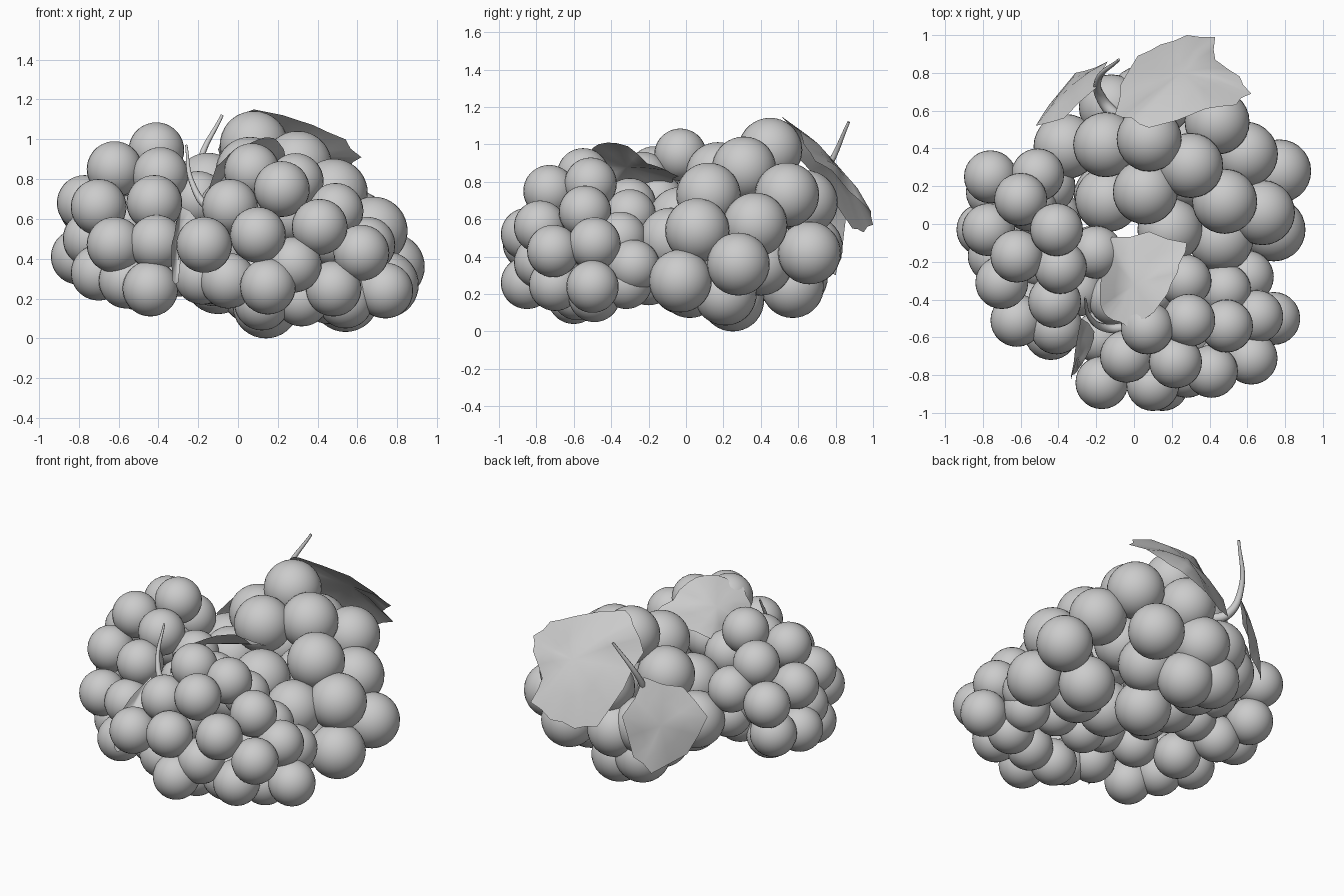
import bpy
import bmesh
import random
from mathutils import Matrix, Vector

random.seed(4)

default_cube = bpy.data.objects.get("Cube")
if default_cube:
    bpy.data.objects.remove(default_cube, do_unlink=True)

# One flat colour for everything
grey = bpy.data.materials.new("plain_grey")
grey.use_nodes = True
grey.diffuse_color = (0.6, 0.6, 0.6, 1)
shader = next(n for n in grey.node_tree.nodes if n.type == "BSDF_PRINCIPLED")
shader.inputs["Base Color"].default_value = grey.diffuse_color
shader.inputs["Roughness"].default_value = 0.8


def finish(name, bm):
    """Turn a bmesh into a named, smooth shaded object."""
    for face in bm.faces:
        face.smooth = True
    mesh = bpy.data.meshes.new(name)
    bm.to_mesh(mesh)
    bm.free()
    mesh.materials.append(grey)
    obj = bpy.data.objects.new(name, mesh)
    bpy.context.collection.objects.link(obj)
    return obj


def grape_bunch(name, radius, centres):
    """Build all the round fruits of one bunch as a single mesh."""
    bm = bmesh.new()
    for centre in centres:
        bmesh.ops.create_uvsphere(
            bm, u_segments=28, v_segments=18, radius=radius,
            matrix=Matrix.Translation(centre))
    return finish(name, bm)


def leaf(name, outline, bulge, jag=0.018):
    """Build a thin leaf: a fan with a toothed rim and a raised middle."""
    points = [Vector(p) for p in outline]
    middle = sum(points, Vector()) / len(points)
    middle += Vector(bulge)
    rim = []
    for here, after in zip(points, points[1:] + points[:1]):
        tooth = here.lerp(after, 0.5)
        outward = (tooth - middle).normalized()
        rim += [here, tooth + outward * random.uniform(-jag, jag)]
    bm = bmesh.new()
    centre = bm.verts.new(middle)
    # The inner ring is lifted towards the bulge so the leaf cups gently
    inner = [bm.verts.new(middle.lerp(p, 0.55) + Vector(bulge) * 0.2)
             for p in rim]
    outer = [bm.verts.new(p) for p in rim]
    for i in range(len(rim)):
        j = (i + 1) % len(rim)
        bm.faces.new((centre, inner[i], inner[j]))
        bm.faces.new((inner[i], outer[i], outer[j], inner[j]))
    bmesh.ops.recalc_face_normals(bm, faces=bm.faces)
    return finish(name, bm)


def stem(name, path, thick, thin):
    """Build a bent, tapering stalk along a smooth path."""
    curve = bpy.data.curves.new(name, "CURVE")
    curve.dimensions = "3D"
    curve.bevel_depth = 1
    curve.bevel_resolution = 2
    curve.use_fill_caps = True
    spline = curve.splines.new("BEZIER")
    spline.bezier_points.add(len(path) - 1)
    for i, (point, place) in enumerate(zip(spline.bezier_points, path)):
        point.co = place
        point.handle_left_type = point.handle_right_type = "AUTO"
        point.radius = thick + (thin - thick) * i / (len(path) - 1)
    curve.materials.append(grey)
    obj = bpy.data.objects.new(name, curve)
    bpy.context.collection.objects.link(obj)
    return obj


# Large bunch at the back: upper, then lower and underside fruits
grape_bunch("back_bunch_upper", 0.172, [
    (.08, .45, .97), (-.15, .42, .76), (.06, .17, .84), (.30, .31, .87),
    (.48, .12, .73), (.44, .54, .73), (.59, .37, .57), (.68, .06, .54),
    (.46, -.08, .49), (.19, -.03, .6), (.13, .64, .69), (-.14, .13, .6),
    (-.36, .41, .52), (-.12, .62, .5),
])
grape_bunch("back_bunch_lower", 0.168, [
    (.77, .28, .36), (.74, -.03, .27), (.38, .66, .42), (.08, .57, .24),
    (.14, .25, .168), (.54, .21, .2), (.04, .67, .45), (-.1, .59, .29),
    (-.12, .42, .33), (.24, .4, .36), (.46, .02, .24), (-.15, .15, .34),
    (.2, -.02, .26), (.3, .25, .55),
])

# Side bunch
grape_bunch("side_bunch_upper", 0.14, [
    (-.41, -.03, .945), (-.62, -.17, .85), (-.6, .13, .84),
    (-.39, -.23, .82), (-.51, .26, .7), (-.76, .25, .66), (-.77, -.03, .68),
    (-.7, -.31, .66), (-.42, -.41, .68), (-.2, -.15, .7), (-.62, -.51, .47),
    (-.41, -.55, .48), (-.74, -.17, .5),
])
grape_bunch("side_bunch_lower", 0.14, [
    (-.44, -.58, .25), (-.8, -.03, .41), (-.75, .17, .44), (-.45, .2, .5),
    (-.7, -.31, .33), (-.56, -.44, .29), (-.62, .02, .34), (-.42, .04, .4),
    (-.5, -.2, .28), (-.3, -.35, .35), (-.22, -.15, .42), (-.55, .1, .58),
])

# Front bunch
grape_bunch("front_bunch_upper", 0.14, [
    (.07, -.55, .84), (.29, -.51, .79), (.22, -.73, .75), (-.04, -.7, .66),
    (.49, -.54, .64), (.41, -.78, .56), (.62, -.71, .43), (.65, -.49, .47),
    (-.17, -.84, .47), (.1, -.85, .52), (.27, -.3, .62), (.48, -.35, .5),
    (.04, -.3, .68), (.6, -.28, .35),
])
grape_bunch("front_bunch_lower", 0.14, [
    (.15, -.85, .26), (.28, -.78, .37), (.48, -.7, .25), (.54, -.49, .19),
    (.74, -.5, .24), (-.05, -.7, .29), (-.18, -.6, .31), (.12, -.6, .18),
    (.32, -.58, .2), (.1, -.35, .3), (.35, -.3, .3), (.56, -.32, .26),
    (-.1, -.4, .4),
])

# Broad leaves drape over the bunches
leaf("back_broad_leaf", [
    (.28, 1, .57), (.43, .99, .64), (.43, .87, .75), (.56, .78, .86),
    (.62, .69, .91), (.54, .63, 1), (.38, .61, 1.07), (.08, .51, 1.15),
    (-.01, .56, 1.1), (-.1, .58, .95), (-.07, .74, .77), (.02, .89, .55),
    (.14, .95, .53)], (0, .05, .06))
leaf("front_broad_leaf", [
    (-.12, -.07, .8), (.08, -.04, .83), (.28, -.1, .86), (.24, -.21, .9),
    (.2, -.31, .99), (.14, -.42, 1.01), (.06, -.5, .98), (-.04, -.54, .93),
    (-.11, -.51, .86), (-.16, -.47, .7), (-.18, -.4, .7), (-.16, -.24, .75)],
    (-.02, 0, .02))

# Small leaves hang beside the stems
leaf("back_small_leaf", [
    (-.2, .72, .87), (-.37, .56, .79), (-.52, .52, .62), (-.45, .63, .4),
    (-.31, .8, .3), (-.2, .83, .39), (-.14, .86, .65)], (-.02, .03, .02))
leaf("front_small_leaf", [
    (-.28, -.5, .66), (-.21, -.57, .6), (-.23, -.66, .52),
    (-.28, -.75, .45), (-.3, -.78, .28), (-.33, -.8, .29),
    (-.335, -.83, .44), (-.32, -.74, .52), (-.3, -.6, .61)], (-.01, -.01, 0))

# Stems
stem("back_stem", [(-.08, .55, .72), (-.17, .66, .74), (-.19, .76, .88),
                   (-.08, .87, 1.12)], .038, .008)
stem("front_stem", [(-.03, -.55, .62), (-.15, -.55, .66), (-.23, -.5, .78),
                    (-.26, -.39, .97)], .03, .006)
